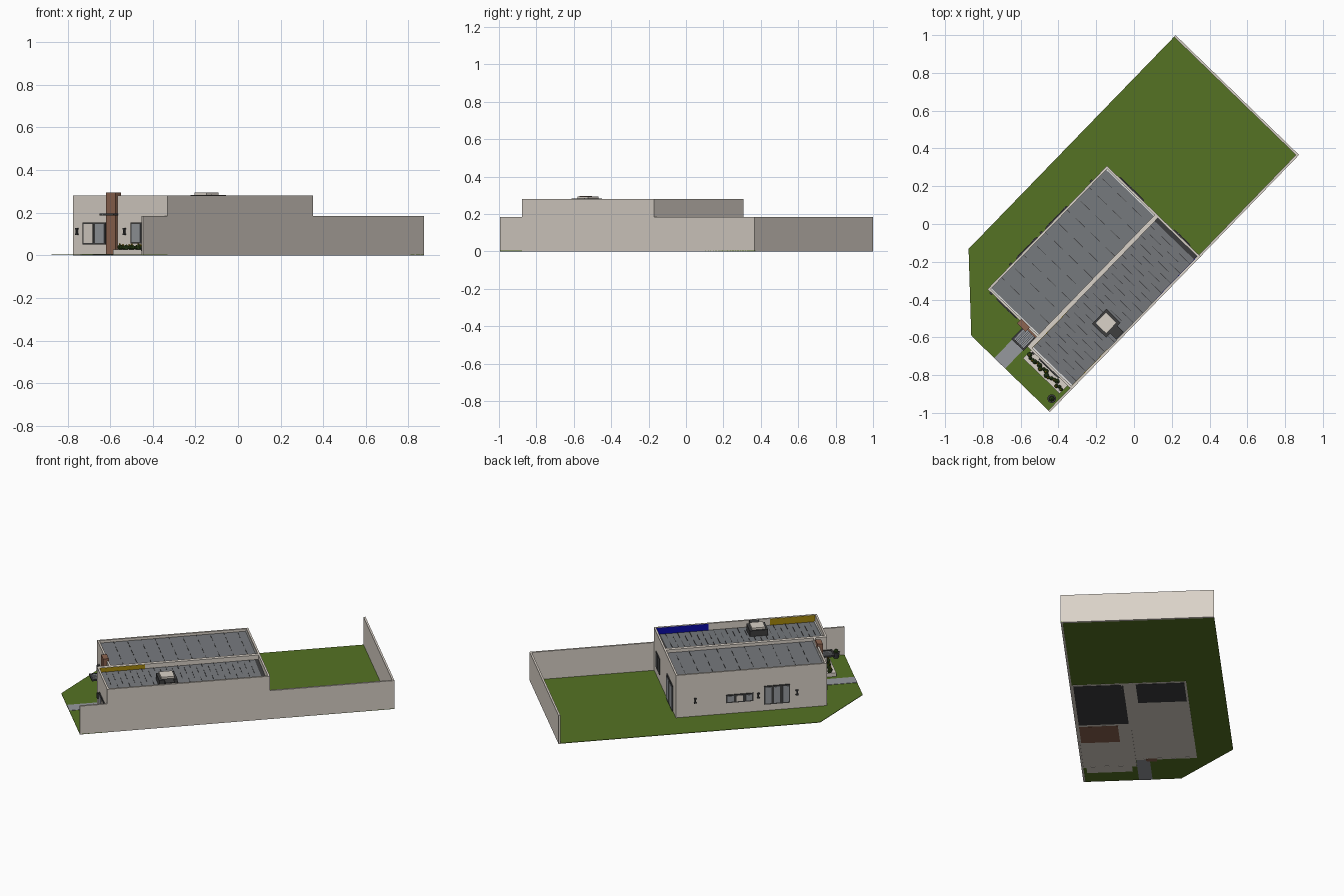
import bpy, bmesh, math, random
from mathutils import Matrix, Vector

if "Cube" in bpy.data.objects:
    bpy.data.objects.remove(bpy.data.objects["Cube"])
random.seed(4)

# The plot is laid out along its own axes (u along, v across), then turned
PLOT = Matrix.Translation((-0.445, -0.995, 0)) @ Matrix.Rotation(math.radians(45.9), 4, 'Z')


def material(name, *rgb):
    lin = [(c / 255 / 12.92) if c < 11 else ((c / 255 + 0.055) / 1.055) ** 2.4 for c in rgb]
    m = bpy.data.materials.new(name)
    m.use_nodes = True
    m.diffuse_color = (*lin, 1)
    b = m.node_tree.nodes["Principled BSDF"]
    b.inputs["Base Color"].default_value = (*lin, 1)
    b.inputs["Roughness"].default_value = 0.8
    return m


GRASS = material("grass green", 85, 114, 35)
WALL = material("warm render", 218, 210, 200)
ROOF = material("roof sheet grey", 119, 122, 126)
DARK = material("charcoal", 62, 62, 63)
BROWN = material("brown brick", 140, 100, 80)
BLUE = material("bedroom blue", 10, 10, 165)
MUSTARD = material("mustard", 165, 135, 12)
WHITE = material("white trim", 240, 240, 238)
GREY = material("pale grey", 150, 153, 158)
LEAF = material("leaf green", 48, 72, 26)


def finish(name, bm, mat):
    bmesh.ops.recalc_face_normals(bm, faces=bm.faces)
    bm.transform(PLOT)
    mesh = bpy.data.meshes.new(name)
    bm.to_mesh(mesh)
    bm.free()
    mesh.materials.append(mat)
    ob = bpy.data.objects.new(name, mesh)
    bpy.context.collection.objects.link(ob)
    return ob


def add_box(bm, u, v, z, lift=None):
    mid = Vector(((u[0] + u[1]) / 2, (v[0] + v[1]) / 2, (z[0] + z[1]) / 2))
    size = (u[1] - u[0], v[1] - v[0], z[1] - z[0], 1)
    vs = bmesh.ops.create_cube(bm, size=1, matrix=Matrix.Translation(mid) @ Matrix.Diagonal(size))["verts"]
    if lift:
        for p in vs:
            p.co.z += lift(p.co.y)


def boxes(name, mat, *parts, lift=None):
    bm = bmesh.new()
    for p in parts:
        add_box(bm, *p, lift=lift)
    return finish(name, bm, mat)


def prism(name, mat, pts, z0, z1):
    bm = bmesh.new()
    f = bm.faces.new([bm.verts.new((u, v, z0)) for u, v in pts])
    ext = bmesh.ops.extrude_face_region(bm, geom=[f])["geom"]
    for p in ext:
        if isinstance(p, bmesh.types.BMVert):
            p.co.z = z1
    return finish(name, bm, mat)


# Main plan lines
F1, F2, B = 0.165, 0.237, 1.146      # right front, left front, back
M, S = 0.316, 0.69                   # middle wall, left side
L, W, H, FENCE = 1.895, 0.91, 0.28, 0.185
T = 0.012

# Lawn wraps around the house
prism("lawn", GRASS, [(0, 0), (F1, 0), (F1, M), (F2, M), (F2, S), (B, S), (B, 0),
                      (L, 0), (L, W), (0.32, W), (0, 0.58)], 0.001, 0.004)
prism("floor_slab", WALL, [(F1, 0), (B, 0), (B, S), (F2, S), (F2, M), (F1, M)], 0.001, 0.005)
boxes("front_path", GREY, ((0, F2), (0.33, 0.41), (0, 0.006)))
boxes("dark_room_floors", DARK, ((0.67, 1.13), (0.02, M), (0, 0.006)),
      ((0.91, 1.13), (0.39, S - T), (0, 0.006)))
boxes("brown_room_floor", BROWN, ((0.46, 0.65), (0.02, 0.25), (0, 0.006)))

# Boundary and house walls
boxes("boundary_walls", WALL, ((0, F1), (0, T), (0, FENCE)), ((B, L), (0, T), (0, FENCE)),
      ((L - T, L), (T, W), (0, FENCE)))
boxes("house_walls", WALL,
      ((F1, B), (0, T), (0, H)), ((F1, F1 + T), (T, M), (0, H)),
      ((F1, B), (M - T, M + T), (0, H)), ((F2, F2 + T), (M, S), (0, H)),
      ((F2, B), (S - T, S), (0, H)), ((B - T, B), (T, S - T), (0, H)))


# Sloping roof sheets with thin broken seams
def right_slope(v):
    return 0.236 + 0.05 * v


def left_slope(v):
    return 0.256 + 0.012 * v


def roof(name, u, v, slope, step, dash):
    boxes(name, ROOF, (u, v, (-0.006, 0)), lift=slope)
    seams = []
    x = u[0] + step
    row = 0
    while x < u[1]:
        a = v[0] + (row % 2) * dash * 0.4
        while a < v[1] - 0.01:
            seams.append(((x, x + 0.003), (a, min(a + dash * 0.62, v[1])), (0, 0.002)))
            a += dash
        x += step
        row += 1
    boxes(name + "_seams", DARK, *seams, lift=slope)


roof("right_roof", (F1 + T, B - 0.035), (T, M - T), right_slope, 0.036, 0.13)
roof("left_roof", (F2 + T, B - T), (M + T, S - T), left_slope, 0.083, 0.11)
boxes("back_gutter", DARK, ((B - 0.035, B - T), (T, M - T), (-0.008, 0)), lift=right_slope)

# White end flashings
boxes("right_flashing", WHITE, ((F1 + T, F1 + T + 0.008), (T, M - T), (0, 0.004)), lift=right_slope)
boxes("left_flashings", WHITE, *[((u, u + 0.006), (M + T, S - T), (0, 0.004))
                                 for u in (F2 + T, B - T - 0.006)], lift=left_slope)

# Painted inner faces of the parapets
boxes("blue_lining", BLUE, ((0.82, B - T), (T, T + 0.002), (0.23, H - 0.002)))
boxes("mustard_lining", MUSTARD, ((F1 + T, 0.45), (T, T + 0.002), (0.23, H - 0.002)),
      ((F1 + T, 0.45), (M - T - 0.002, M - T), (0.24, H - 0.002)))

# Rooftop skylight with upstand and dark unit beside it
boxes("skylight_base", DARK, ((0.49, 0.60), (0.06, 0.165), (0.236, 0.282)),
      ((0.52, 0.575), (0.015, 0.06), (0.236, 0.283)))
boxes("skylight_lid", WALL, ((0.505, 0.585), (0.075, 0.155), (0.282, 0.295)))


# Windows and doors as framed plates; side is 'u' or 'v' for the facing axis
def opening(name, side, at, out, a, z, panes, fills):
    def plate(a0, a1, z0, z1, d):
        depth = tuple(sorted((at, at + out * d)))
        return (depth, (a0, a1), (z0, z1)) if side == 'u' else ((a0, a1), depth, (z0, z1))
    boxes(name + "_frame", DARK, plate(a[0], a[1], z[0], z[1], 0.006))
    w = (a[1] - a[0]) / panes
    for i in range(panes):
        g = 0.008
        boxes(f"{name}_pane_{i + 1}", fills[i % len(fills)],
              plate(a[0] + i * w + g, a[0] + (i + 1) * w - g, z[0] + g, z[1] - g, 0.008))


opening("front_left_window", 'u', F2, -1, (0.47, 0.62), (0.05, 0.155), 2, [GREY, WALL])
opening("front_right_window", 'u', F1, -1, (0.09, 0.237), (0.055, 0.155), 2, [WALL, GREY])
opening("front_door", 'u', F2, -1, (0.33, 0.382), (0.006, 0.165), 1, [BROWN])
opening("side_small_window", 'v', S, 1, (0.68, 0.845), (0.075, 0.127), 3, [GREY, WALL])
opening("side_large_window", 'v', S, 1, (0.46, 0.616), (0.045, 0.165), 3, [GREY])
opening("back_door", 'u', B, 1, (0.42, 0.60), (0.006, 0.17), 2, [GREY])
opening("back_window", 'u', B, 1, (0.08, 0.20), (0.06, 0.16), 2, [GREY])

# Wall lamps: a back plate with wider caps at both ends
lamps = []
for u in (0.417, 0.65, 1.03):
    lamps += [((u - r, u + r), (S, S + 0.009), (z, z + h))
              for r, z, h in ((0.004, 0.09, 0.034), (0.008, 0.09, 0.007), (0.008, 0.117, 0.007))]
for at, v in ((F2, 0.66), (F1, 0.28)):
    lamps += [((at - 0.009, at), (v - r, v + r), (z, z + h))
              for r, z, h in ((0.004, 0.095, 0.034), (0.008, 0.095, 0.007), (0.008, 0.122, 0.007))]
boxes("wall_lamps", DARK, *lamps)

# Brick pier and slatted porch canopy
boxes("brick_pier", BROWN, ((F2 - 0.022, F2 + T), (0.388, 0.452), (0, 0.296)))
boxes("canopy_beam", BROWN, ((F2 - 0.008, F2), (M, 0.388), (0.18, 0.20)))
cu, cv, cz = (0.135, F2), (0.325, 0.415), (0.186, 0.196)
boxes("canopy_frame", DARK, ((cu[0], cu[0] + 0.01), cv, cz), ((cu[1] - 0.01, cu[1]), cv, cz),
      (cu, (cv[0], cv[0] + 0.01), cz), (cu, (cv[1] - 0.01, cv[1]), cz))
boxes("canopy_slats", GREY, *[(cu, (cv[0] + 0.018 + i * 0.017, cv[0] + 0.029 + i * 0.017), (0.188, 0.194))
                              for i in range(4)])

# Front planting bed with shrubs and flowers
boxes("planter_bed", WALL, ((0.105, F1), (0.03, 0.30), (0, 0.028)))


def blobs(name, mat, spots):
    bm = bmesh.new()
    for u, v, z, r in spots:
        bmesh.ops.create_icosphere(bm, subdivisions=1, radius=r, matrix=Matrix.Translation((u, v, z)))
    return finish(name, bm, mat)


shrubs = [(0.135 + random.uniform(-0.014, 0.01), 0.04 + i * 0.0155, 0.037, random.uniform(0.010, 0.016))
          for i in range(17)]
blobs("bed_shrubs", LEAF, shrubs)
blobs("bed_flowers", MUSTARD, [(u - 0.004, v, z + r, 0.005) for u, v, z, r in shrubs[::2]])

# Round pot with a shrub by the boundary
bm = bmesh.new()
bmesh.ops.create_cone(bm, cap_ends=True, segments=12, radius1=0.016, radius2=0.023, depth=0.036,
                      matrix=Matrix.Translation((0.057, 0.042, 0.022)))
finish("round_pot", bm, DARK)
blobs("pot_shrub", LEAF, [(0.057, 0.042, 0.045, 0.016)])
